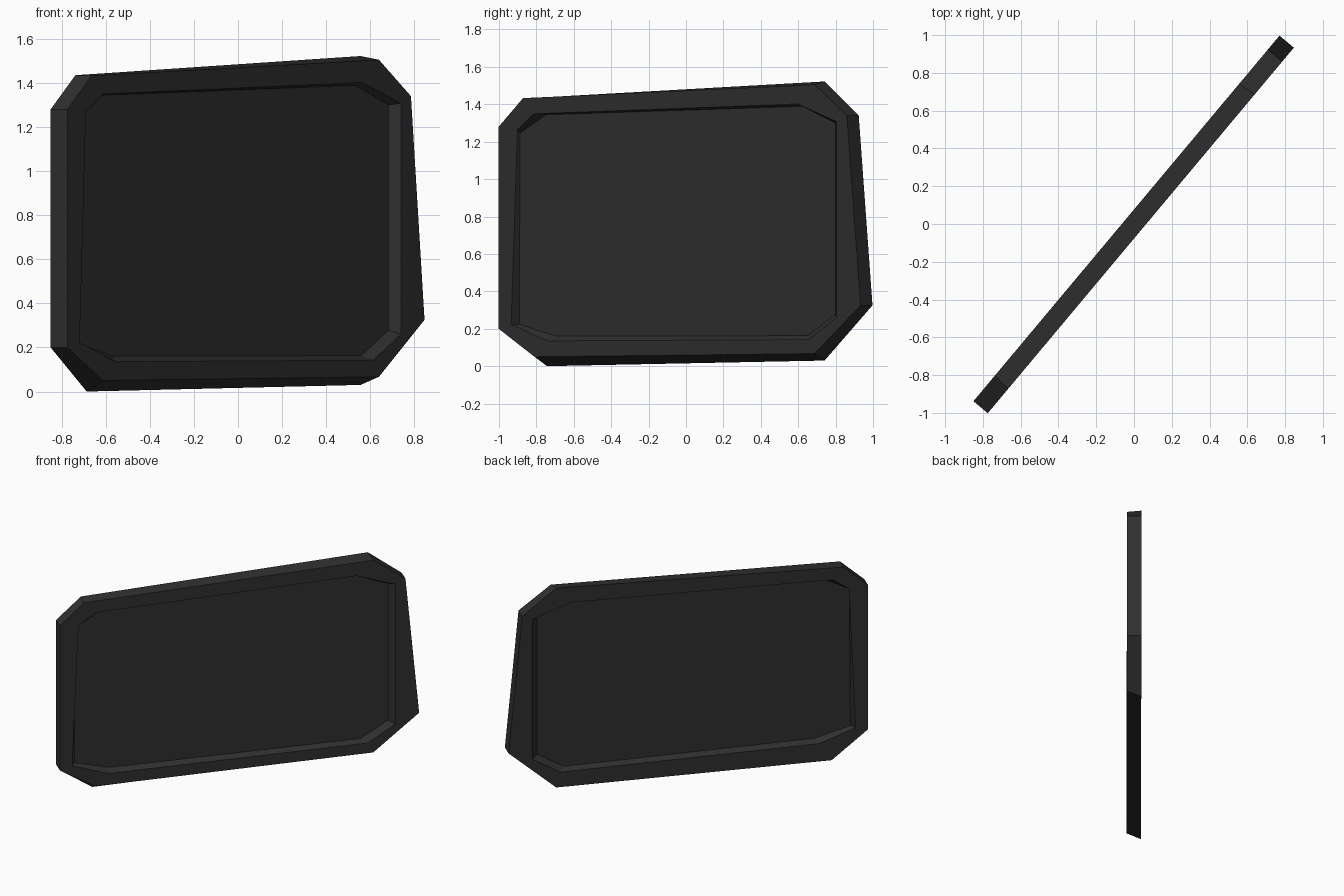
import bpy, bmesh, math
from mathutils import Vector

if "Cube" in bpy.data.objects:
    bpy.data.objects.remove(bpy.data.objects["Cube"])

# Panel axes: u runs along the panel, n is its front-facing normal
ANGLE = math.radians(50.06)
U = Vector((math.cos(ANGLE), math.sin(ANGLE), 0))
N = Vector((math.sin(ANGLE), -math.cos(ANGLE), 0))
HALF, SHEET = 0.0495, 0.01

# Eight-sided (u, z) outlines, starting at lower left, counter-clockwise
outer_back = [(-1.01, 0.0), (0.925, 0.03), (1.259, 0.325), (1.163, 1.34),
              (0.925, 1.522), (-1.09, 1.435), (-1.265, 1.28), (-1.265, 0.2)]
outer_front = [(-1.015, 0.05), (0.937, 0.067), (1.259, 0.325), (1.163, 1.34),
               (0.937, 1.505), (-1.095, 1.433), (-1.265, 1.28), (-1.265, 0.2)]
opening = [(-0.924, 0.135), (0.897, 0.142), (1.092, 0.26), (1.092, 1.307),
           (0.82, 1.402), (-1.02, 1.349), (-1.134, 1.265), (-1.178, 0.223)]
inner = [(-0.9, 0.16), (0.859, 0.163), (1.05, 0.277), (1.05, 1.3),
         (0.82, 1.389), (-0.968, 1.344), (-1.15, 1.245), (-1.152, 0.224)]

mat = bpy.data.materials.new("dark grey")
mat.diffuse_color = (0.029, 0.029, 0.029, 1)
mat.use_nodes = True
mat.node_tree.nodes["Principled BSDF"].inputs["Base Color"].default_value = mat.diffuse_color


def loft(name, rings, closed):
    """Skin a row of outlines; close it into a tube ring or cap both ends."""
    bm = bmesh.new()
    loops = [[bm.verts.new(U * u + N * n + Vector((0, 0, z))) for u, z in pts]
             for pts, n in rings]
    pairs = list(zip(loops, loops[1:]))
    if closed:
        pairs.append((loops[-1], loops[0]))
    else:
        bm.faces.new(loops[0])
        bm.faces.new(loops[-1])
    for a, b in pairs:
        for i in range(len(a)):
            j = (i + 1) % len(a)
            bm.faces.new((a[i], a[j], b[j], b[i]))
    bmesh.ops.recalc_face_normals(bm, faces=bm.faces)
    me = bpy.data.meshes.new(name)
    bm.to_mesh(me)
    bm.free()
    me.materials.append(mat)
    ob = bpy.data.objects.new(name, me)
    bpy.context.collection.objects.link(ob)


# Bevelled frame, with a sloped recess on both sides
loft("frame", [(inner, SHEET), (opening, HALF), (outer_front, HALF),
               (outer_back, -HALF), (opening, -HALF), (inner, -SHEET)], True)
# Flat sheet filling the frame
loft("centre_panel", [(inner, SHEET), (inner, -SHEET)], False)
